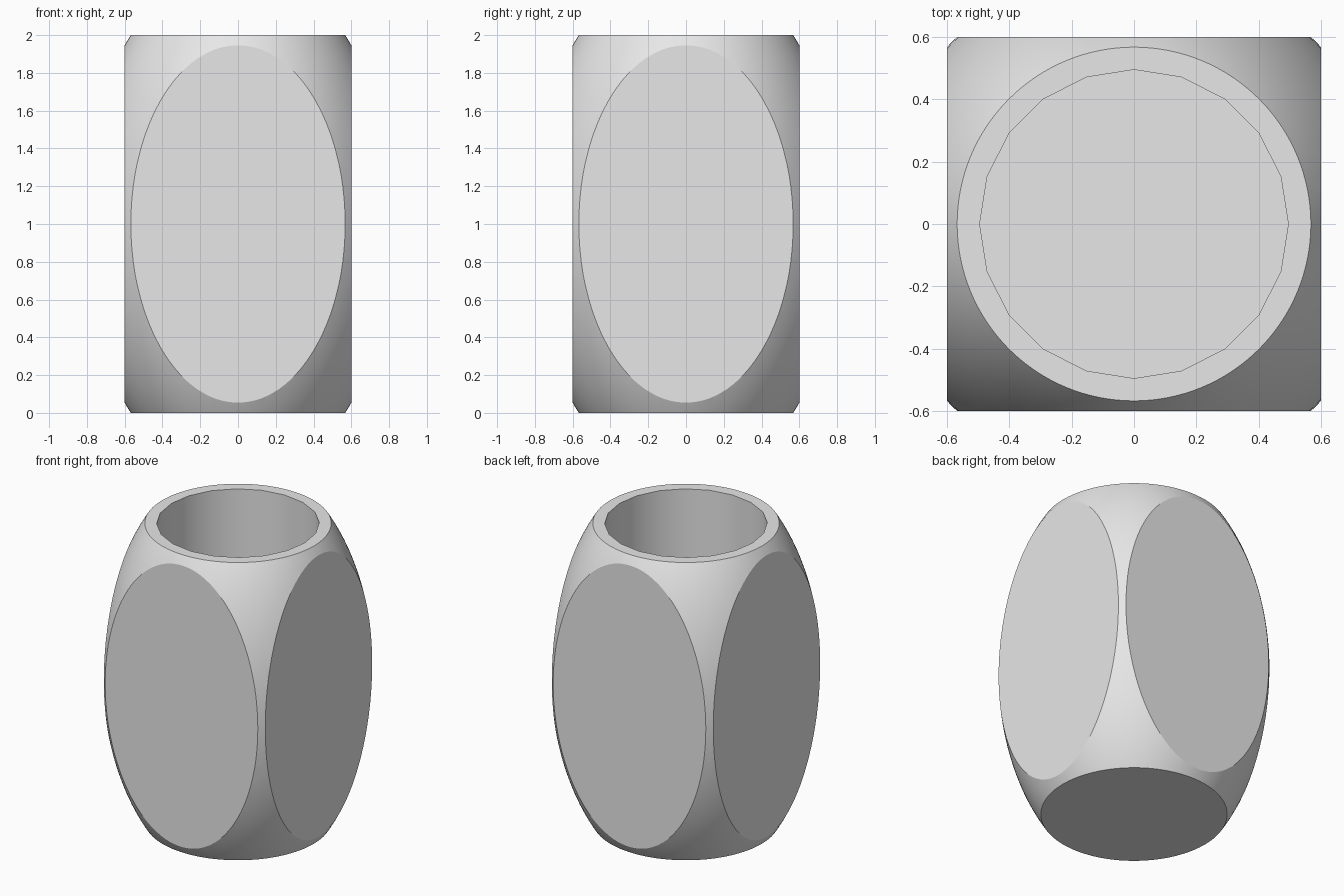
import bpy
import math

if "Cube" in bpy.data.objects:
    bpy.data.objects.remove(bpy.data.objects["Cube"], do_unlink=True)

HALF = 0.6            # half width of the body
STRETCH = 1 / HALF    # vertical stretch to full height
BALL = 0.826          # rounding radius before stretching
FLOOR = 0.1           # thickness of the base

grey = bpy.data.materials.new("light_grey")
grey.use_nodes = True
colour = (0.8, 0.8, 0.8, 1)
grey.diffuse_color = colour
grey.node_tree.nodes["Principled BSDF"].inputs["Base Color"].default_value = colour


def finish(name):
    """Name the active object, apply its scale and colour it."""
    obj = bpy.context.object
    obj.name = obj.data.name = name
    bpy.ops.object.transform_apply(location=True, rotation=True, scale=True)
    obj.data.materials.append(grey)
    return obj


def cut(body, cutter, operation):
    """Apply a boolean and remove the cutter."""
    cutter.hide_render = True
    mod = body.modifiers.new(operation.lower(), 'BOOLEAN')
    mod.object, mod.operation, mod.solver = cutter, operation, 'EXACT'
    bpy.context.view_layer.objects.active = body
    bpy.ops.object.modifier_apply(modifier=mod.name)
    bpy.data.objects.remove(cutter, do_unlink=True)


# Stretched ball that rounds off the corners
bpy.ops.mesh.primitive_uv_sphere_add(segments=128, ring_count=64, radius=BALL, location=(0, 0, 1))
bpy.context.object.scale.z = STRETCH
cup = finish("cup_body")

# Square block that trims the ball to flat sides, rim and base
bpy.ops.mesh.primitive_cube_add(size=2, location=(0, 0, 1))
bpy.context.object.scale = (HALF, HALF, 1)
cut(cup, finish("block_cutter"), 'INTERSECT')

# Twenty-sided hollow, open at the top
bpy.ops.mesh.primitive_cylinder_add(vertices=20, radius=0.495, depth=2, location=(0, 0, 1 + FLOOR))
cut(cup, finish("hollow_cutter"), 'DIFFERENCE')

# Smooth curves, crisp edges around the flats
bpy.ops.object.select_all(action='DESELECT')
cup.select_set(True)
bpy.context.view_layer.objects.active = cup
bpy.ops.object.shade_smooth_by_angle(angle=math.radians(22))
